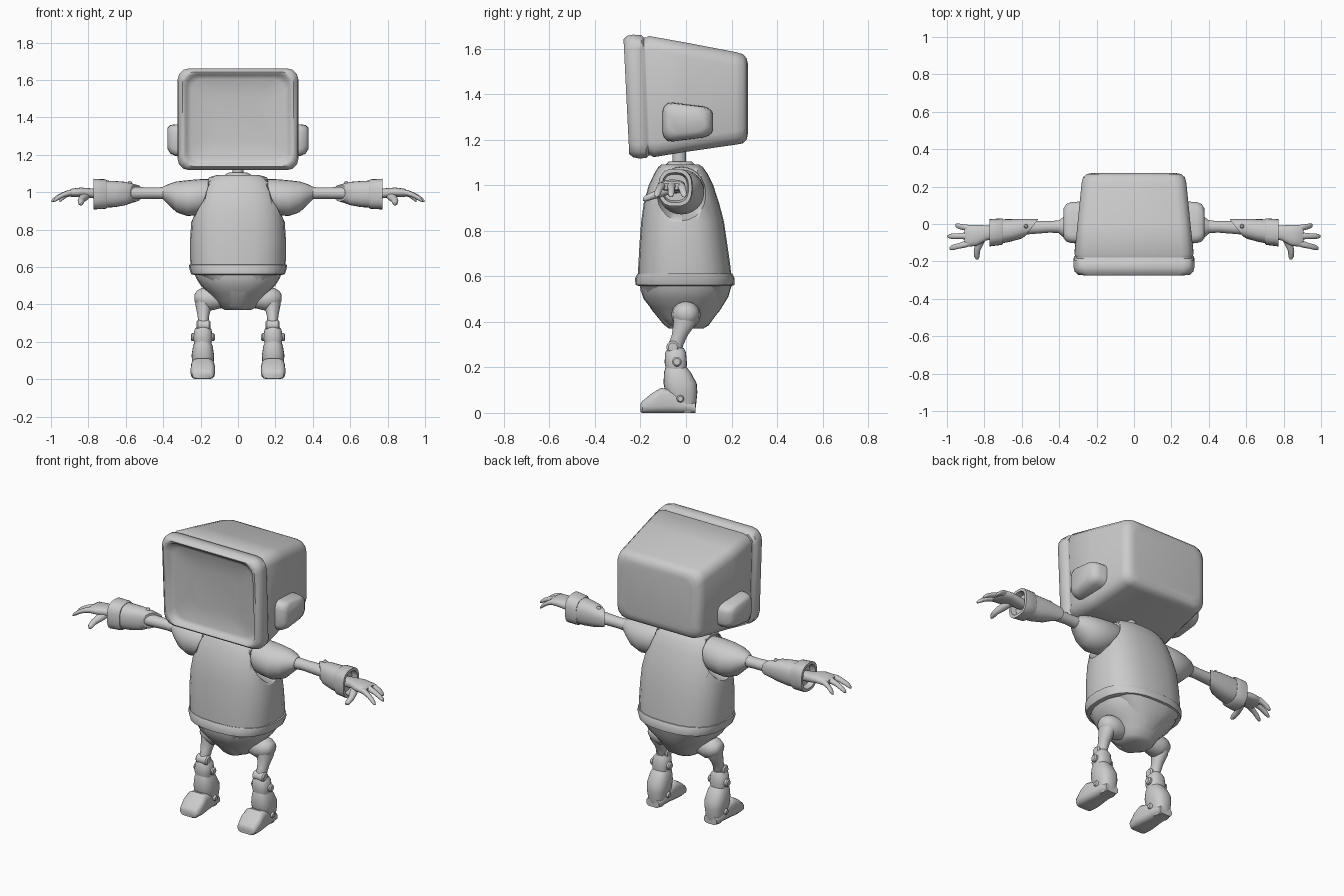
import bpy, bmesh, math

grey = bpy.data.materials.new("light_grey")
grey.diffuse_color = (0.6, 0.6, 0.6, 1)


def outline(hu, hv, shape):
    """Cross-section: shape < 1 is a corner radius, otherwise a superellipse power."""
    pts = []
    if shape < 1:
        r = min(shape, hu * 0.9, hv * 0.9)
        for q, (su, sv) in enumerate([(1, 1), (-1, 1), (-1, -1), (1, -1)]):
            for k in range(4):
                a = math.pi / 2 * (q + k / 3)
                pts.append((su * (hu - r) + r * math.cos(a), sv * (hv - r) + r * math.sin(a)))
    else:
        n = 24
        for k in range(n):
            c, s = math.cos(math.tau * k / n), math.sin(math.tau * k / n)
            pts.append((hu * math.copysign(abs(c) ** (2 / shape), c),
                        hv * math.copysign(abs(s) ** (2 / shape), s)))
    return pts


def loft(name, axis, rings, shape=2, mirror=False, angle=40):
    """Skin rings (position, centre u, centre v, half u, half v, tilt) along an axis."""
    bm = bmesh.new()
    loops = []
    for w, cu, cv, hu, hv, *tilt in rings:
        loop = []
        for u, v in outline(hu, hv, shape):
            p = w + (tilt[0] * v if tilt else 0)
            u, v = u + cu, v + cv
            co = {"x": (p, u, v), "y": (u, p, v), "z": (u, v, p)}[axis]
            loop.append(bm.verts.new(co))
        loops.append(loop)
    for a, b in zip(loops, loops[1:]):
        for i in range(len(a)):
            j = (i + 1) % len(a)
            bm.faces.new((a[i], a[j], b[j], b[i]))
    bm.faces.new(loops[0])
    bm.faces.new(loops[-1])
    bmesh.ops.recalc_face_normals(bm, faces=bm.faces)
    me = bpy.data.meshes.new(name)
    bm.to_mesh(me)
    bm.free()
    me.materials.append(grey)
    ob = bpy.data.objects.new(name, me)
    bpy.context.collection.objects.link(ob)
    bpy.ops.object.select_all(action="DESELECT")
    ob.select_set(True)
    bpy.context.view_layer.objects.active = ob
    bpy.ops.object.shade_smooth_by_angle(angle=math.radians(angle))
    if mirror:
        ob.modifiers.new("mirror", "MIRROR")
    return ob


# Head: tapered box with framed, recessed screen and a groove behind the frame
loft("head", "y", [
    (-0.222, 0, 1.39, 0.14, 0.12, -0.05), (-0.232, 0, 1.39, 0.25, 0.215, -0.05),
    (-0.240, 0, 1.39, 0.272, 0.235, -0.05), (-0.258, 0, 1.39, 0.282, 0.243, -0.05),
    (-0.262, 0, 1.39, 0.298, 0.253, -0.05), (-0.245, 0, 1.39, 0.317, 0.267, -0.05),
    (-0.22, 0, 1.39, 0.323, 0.272, -0.05), (-0.185, 0, 1.39, 0.322, 0.270, -0.04),
    (-0.175, 0, 1.39, 0.311, 0.259, -0.04), (-0.165, 0, 1.39, 0.311, 0.259, -0.04),
    (-0.152, 0, 1.39, 0.318, 0.266, -0.04), (0.0, 0, 1.387, 0.302, 0.240),
    (0.22, 0, 1.382, 0.280, 0.203), (0.25, 0, 1.380, 0.272, 0.196),
    (0.267, 0, 1.380, 0.252, 0.178), (0.272, 0, 1.380, 0.225, 0.152)],
    shape=0.06, angle=50)

# Ears: wedge-shaped pods, taller towards the front
ear = loft("ear", "x", [(0.27, 0.008, 1.278, 0.112, 0.092), (0.335, 0.008, 1.278, 0.110, 0.090),
                        (0.362, 0.006, 1.283, 0.100, 0.082), (0.376, 0.004, 1.288, 0.080, 0.064)],
           shape=0.045, mirror=True, angle=50)
for v in ear.data.vertices:
    v.co.z = 1.28 + (v.co.z - 1.28) * (1 - 1.4 * (v.co.y + 0.1))

# Neck and collar
loft("neck", "z", [(1.05, 0, -0.03, 0.03, 0.03), (1.2, 0, -0.03, 0.03, 0.03)])
loft("collar", "z", [(1.06, 0, -0.025, 0.085, 0.075), (1.09, 0, -0.025, 0.075, 0.065),
                     (1.105, 0, -0.025, 0.05, 0.05)])

# Torso shell with arm openings
torso = loft("torso", "z", [
    (0.57, 0, -0.005, 0.25, 0.205), (0.64, 0, -0.007, 0.256, 0.203),
    (0.75, 0, -0.012, 0.256, 0.192), (0.84, 0, -0.015, 0.25, 0.182),
    (0.92, 0, -0.02, 0.235, 0.166), (1.0, 0, -0.022, 0.21, 0.142),
    (1.05, 0, -0.022, 0.185, 0.118), (1.08, 0, -0.024, 0.155, 0.098),
    (1.092, 0, -0.025, 0.11, 0.082)], shape=2.6)
cutter = loft("arm_opening_cutter", "x", [(0.15, -0.02, 0.98, 0.10, 0.10),
                                          (0.30, -0.02, 0.97, 0.14, 0.145)], mirror=True)
cutter.hide_render = True
cutter.hide_viewport = True
cut = torso.modifiers.new("arm_openings", "BOOLEAN")
cut.operation = "DIFFERENCE"
cut.object = cutter

# Waist flange and pelvis
loft("waist_flange", "z", [(0.558, 0, -0.005, 0.236, 0.205), (0.562, 0, -0.005, 0.25, 0.217),
                           (0.59, 0, -0.005, 0.26, 0.219), (0.612, 0, -0.005, 0.262, 0.208),
                           (0.614, 0, -0.005, 0.24, 0.19)], shape=2.5)
loft("pelvis", "z", [(0.58, 0, -0.005, 0.236, 0.2), (0.54, 0, -0.005, 0.224, 0.195),
                     (0.50, 0, -0.008, 0.198, 0.178), (0.46, 0, -0.002, 0.158, 0.152),
                     (0.42, 0, 0.003, 0.12, 0.122), (0.385, 0, 0.008, 0.098, 0.092),
                     (0.37, 0, 0.01, 0.07, 0.065)], shape=2.3)
# Raised front and rear panels between the legs
for name, s in (("front_hip_panel", -1), ("rear_hip_panel", 1)):
    loft(name, "z", [(0.565, 0, s * 0.1, 0.205, 0.102), (0.51, 0, s * 0.092, 0.15, 0.094),
                     (0.45, 0, s * 0.072, 0.08, 0.077), (0.39, 0, s * 0.045, 0.06, 0.055),
                     (0.37, 0, s * 0.035, 0.045, 0.04)], shape=2.5)

# Shoulder and arm
loft("shoulder", "x", [(0.14, -0.02, 0.985, 0.085, 0.085), (0.20, -0.02, 0.975, 0.10, 0.095),
                       (0.27, -0.02, 0.968, 0.10, 0.096), (0.33, -0.018, 0.975, 0.082, 0.082),
                       (0.37, -0.017, 0.988, 0.06, 0.056), (0.40, -0.016, 0.995, 0.036, 0.034)],
     mirror=True)
loft("upper_arm", "x", [(0.36, -0.015, 0.995, 0.036, 0.034), (0.45, -0.015, 0.995, 0.031, 0.030),
                        (0.60, -0.02, 0.995, 0.038, 0.034), (0.72, -0.035, 0.99, 0.045, 0.04)],
     mirror=True)
# Forearm guard: slanted opening at the elbow, thick band at the wrist
forearm = loft("forearm_guard", "x", [
    (0.545, -0.018, 0.995, 0.044, 0.044), (0.60, -0.025, 0.993, 0.053, 0.062),
    (0.66, -0.034, 0.99, 0.06, 0.07), (0.71, -0.04, 0.99, 0.065, 0.072)],
    shape=2.4, mirror=True)
for v in forearm.data.vertices:
    if v.co.x < 0.58:
        v.co.x += (-0.018 - v.co.y) * 0.75
loft("wrist_band", "x", [(0.70, -0.04, 0.99, 0.066, 0.073), (0.708, -0.041, 0.99, 0.071, 0.079),
                         (0.772, -0.047, 0.99, 0.073, 0.082), (0.772, -0.047, 0.99, 0.058, 0.066),
                         (0.74, -0.047, 0.99, 0.052, 0.058)], shape=2.7, mirror=True)
loft("elbow_rivet", "z", [(1.03, 0.578, -0.012, 0.011, 0.011), (1.053, 0.578, -0.012, 0.011, 0.011),
                          (1.059, 0.578, -0.012, 0.006, 0.006)], mirror=True)

# Hand: palm, three curved fingers and a thumb
loft("palm", "x", [(0.73, -0.045, 0.99, 0.032, 0.026), (0.79, -0.048, 0.995, 0.04, 0.026),
                   (0.84, -0.06, 1.0, 0.056, 0.025), (0.89, -0.064, 0.997, 0.058, 0.022),
                   (0.905, -0.064, 0.995, 0.048, 0.014)], shape=2.4, mirror=True)
for i, (y0, y1, tip) in enumerate([(-0.026, -0.008, 0.955), (-0.063, -0.066, 0.997),
                                   (-0.1, -0.13, 0.987)]):
    rings = []
    for t, r in ((0, 0.017), (0.3, 0.018), (0.55, 0.015), (0.8, 0.0145), (0.94, 0.011), (1, 0.005)):
        rings.append((0.87 + (tip - 0.87) * t, y0 + (y1 - y0) * t,
                      1.0 - 0.048 * t * t, r, r * 0.9))
    loft("finger_%d" % (i + 1), "x", rings, mirror=True)
loft("thumb", "y", [(-0.06, 0.81, 0.985, 0.022, 0.02), (-0.10, 0.825, 0.972, 0.024, 0.021),
                    (-0.145, 0.84, 0.955, 0.017, 0.017), (-0.177, 0.84, 0.943, 0.014, 0.014),
                    (-0.19, 0.838, 0.938, 0.006, 0.006)], mirror=True)

# Hip, thigh and knee
loft("hip", "x", [(0.09, 0, 0.43, 0.05, 0.05), (0.15, 0, 0.43, 0.064, 0.064),
                  (0.195, 0, 0.432, 0.058, 0.056), (0.222, 0, 0.435, 0.04, 0.036),
                  (0.232, 0, 0.436, 0.02, 0.018)], mirror=True)
loft("thigh", "z", [(0.44, 0.18, 0, 0.048, 0.055), (0.39, 0.184, -0.006, 0.042, 0.05),
                    (0.34, 0.185, -0.028, 0.031, 0.035), (0.30, 0.185, -0.045, 0.028, 0.034),
                    (0.26, 0.185, -0.052, 0.024, 0.03)], mirror=True)
loft("knee", "x", [(0.148, -0.058, 0.288, 0.02, 0.02), (0.155, -0.058, 0.288, 0.028, 0.028),
                   (0.215, -0.058, 0.288, 0.028, 0.028), (0.222, -0.058, 0.288, 0.02, 0.02)],
     mirror=True)

# Shin in two segments, joint bolts and foot
loft("upper_shin", "z", [(0.285, 0.186, -0.045, 0.03, 0.035), (0.265, 0.187, -0.046, 0.046, 0.046),
                         (0.22, 0.188, -0.045, 0.052, 0.049), (0.18, 0.188, -0.042, 0.042, 0.044)],
     shape=2.4, mirror=True)
loft("lower_shin", "z", [(0.205, 0.188, -0.045, 0.04, 0.044), (0.18, 0.188, -0.038, 0.052, 0.058),
                         (0.13, 0.188, -0.026, 0.06, 0.073), (0.09, 0.188, -0.02, 0.058, 0.07),
                         (0.05, 0.188, -0.012, 0.05, 0.058), (0.01, 0.188, 0.005, 0.042, 0.036),
                         (0.0, 0.188, 0.005, 0.038, 0.032)], shape=2.5, mirror=True)
for name, y, z, r in (("knee_bolt", -0.04, 0.225, 0.021), ("ankle_bolt", -0.025, 0.062, 0.016)):
    loft(name, "x", [(0.124, y, z, r * 0.7, r * 0.7), (0.13, y, z, r, r),
                     (0.246, y, z, r, r), (0.252, y, z, r * 0.7, r * 0.7)], mirror=True)
loft("foot", "y", [(-0.2, 0.188, 0.022, 0.045, 0.018), (-0.192, 0.188, 0.026, 0.057, 0.026),
                   (-0.15, 0.188, 0.043, 0.065, 0.043), (-0.11, 0.188, 0.055, 0.062, 0.055),
                   (-0.06, 0.188, 0.05, 0.055, 0.05), (0.0, 0.188, 0.03, 0.05, 0.03),
                   (0.042, 0.188, 0.022, 0.042, 0.022)], shape=0.03, mirror=True)
